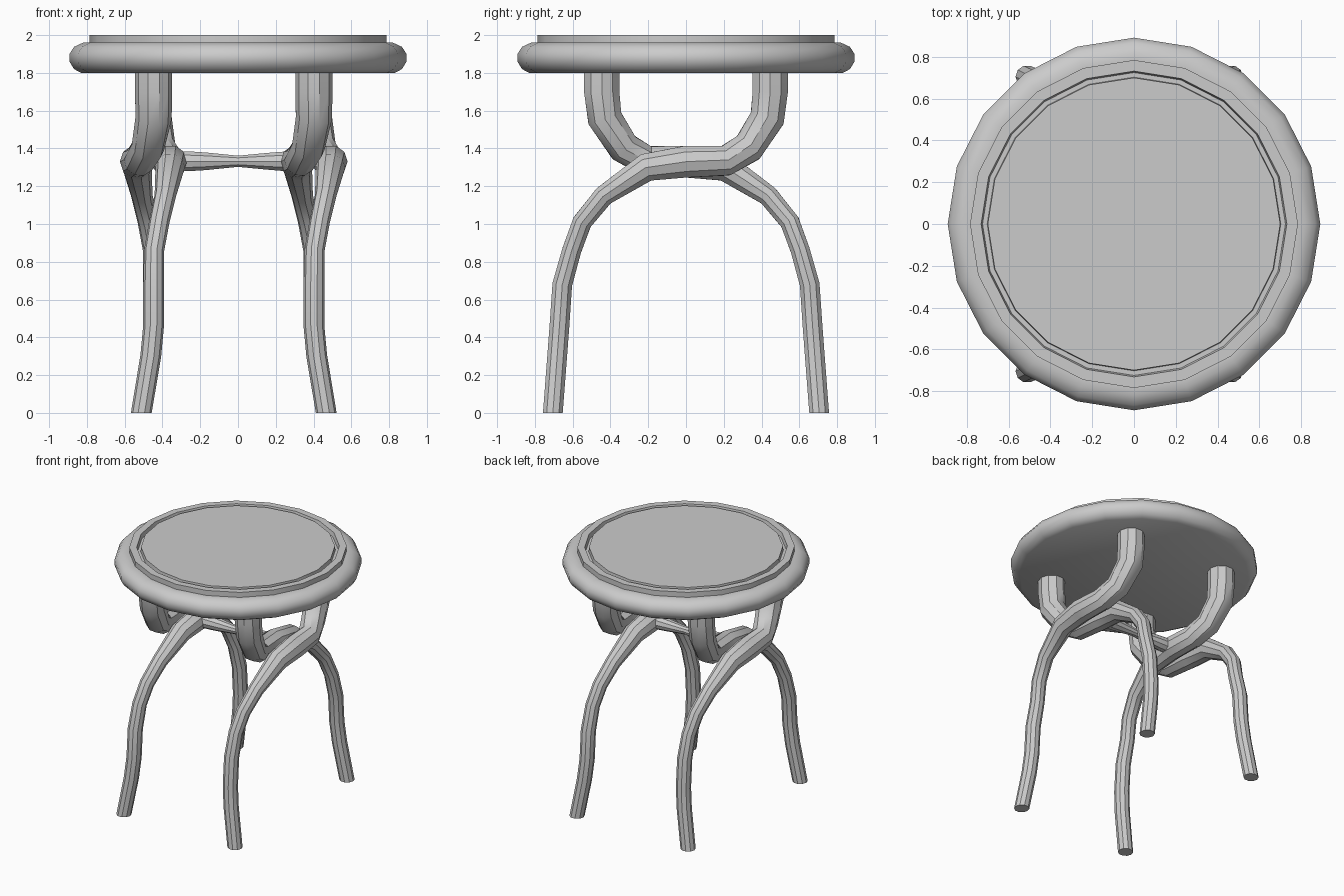
import bpy, bmesh, math
from mathutils import Vector

if "Cube" in bpy.data.objects:
    bpy.data.objects.remove(bpy.data.objects["Cube"])


def finish(name, bm):
    bmesh.ops.recalc_face_normals(bm, faces=bm.faces)
    me = bpy.data.meshes.new(name)
    bm.to_mesh(me)
    bm.free()
    me.shade_smooth()
    me.set_sharp_from_angle(angle=math.radians(35))
    ob = bpy.data.objects.new(name, me)
    bpy.context.collection.objects.link(ob)
    return ob


def skin(name, rings):
    """Join rings of points with quads and cap both ends."""
    bm = bmesh.new()
    vr = [[bm.verts.new(p) for p in ring] for ring in rings]
    n = len(vr[0])
    for a, b in zip(vr, vr[1:]):
        for i in range(n):
            j = (i + 1) % n
            bm.faces.new((a[i], a[j], b[j], b[i]))
    bm.faces.new(vr[0])
    bm.faces.new(vr[-1])
    return finish(name, bm)


def circle(c, u, v, r, n):
    return [c + r * (math.cos(k * math.tau / n) * u + math.sin(k * math.tau / n) * v)
            for k in range(n)]


def tube(name, path, ref, flat_ends=False, n=10):
    """Sweep a round section along (x, y, z, radius) points."""
    pts = [Vector(p[:3]) for p in path]
    last = len(pts) - 1
    rings = []
    for i, p in enumerate(pts):
        d1 = (p - pts[i - 1]).normalized() if i else Vector()
        d2 = (pts[i + 1] - p).normalized() if i < last else Vector()
        t = (d1 + d2).normalized()
        if flat_ends and i in (0, last):
            t = Vector((0, 0, 1))
        u = (ref - t * t.dot(ref)).normalized()
        rings.append(circle(p, u, t.cross(u), path[i][3], n))
    return skin(name, rings)


X, Y, Z = Vector((1, 0, 0)), Vector((0, 1, 0)), Vector((0, 0, 1))

# Seat: 20-sided lathed disc with rounded rim and a grooved top
seat_profile = [(0.83, 1.80), (0.868, 1.82), (0.892, 1.86), (0.892, 1.90),
                (0.868, 1.938), (0.82, 1.96), (0.785, 1.96), (0.785, 2.0),
                (0.732, 2.0), (0.725, 1.965), (0.703, 1.965), (0.70, 2.0)]
skin("seat", [circle(Z * z, X, Y, r, 20) for r, z in seat_profile])

# Legs: (splay outward, twist along x, y, z, radius), foot to seat
leg_path = [(0.065, 0, -0.705, 0, 0.055), (0.015, 0, -0.682, 0.30, 0.055),
            (0, 0, -0.670, 0.46, 0.055), (0, 0, -0.655, 0.68, 0.055),
            (0, 0.003, -0.605, 0.86, 0.053), (0, 0.03, -0.55, 1.01, 0.054),
            (0, 0.062, -0.435, 1.15, 0.057), (0, 0.088, -0.21, 1.30, 0.078),
            (0, 0.09, 0, 1.33, 0.088), (0, 0.075, 0.21, 1.335, 0.084),
            (0, 0.03, 0.33, 1.405, 0.088), (0, 0, 0.43, 1.56, 0.096),
            (0, 0, 0.446, 1.70, 0.098), (0, 0, 0.446, 1.82, 0.098)]
for side, cx, sx in (("left", -0.447, -1), ("right", 0.402, 1)):
    for end, sy in (("front", 1), ("back", -1)):
        tube(f"{end}_{side}_leg",
             [(cx + sx * s + sy * w, sy * y, z, r) for s, w, y, z, r in leg_path],
             X, flat_ends=True)

# Stretcher: narrow-waisted bar joining the two leg crossings
tube("stretcher", [(-0.37, 0, 1.332, 0.055), (-0.26, 0, 1.332, 0.055),
                   (-0.17, 0, 1.332, 0.049), (0, 0, 1.332, 0.031),
                   (0.15, 0, 1.332, 0.046), (0.23, 0, 1.332, 0.053),
                   (0.32, 0, 1.332, 0.055)], Y)
